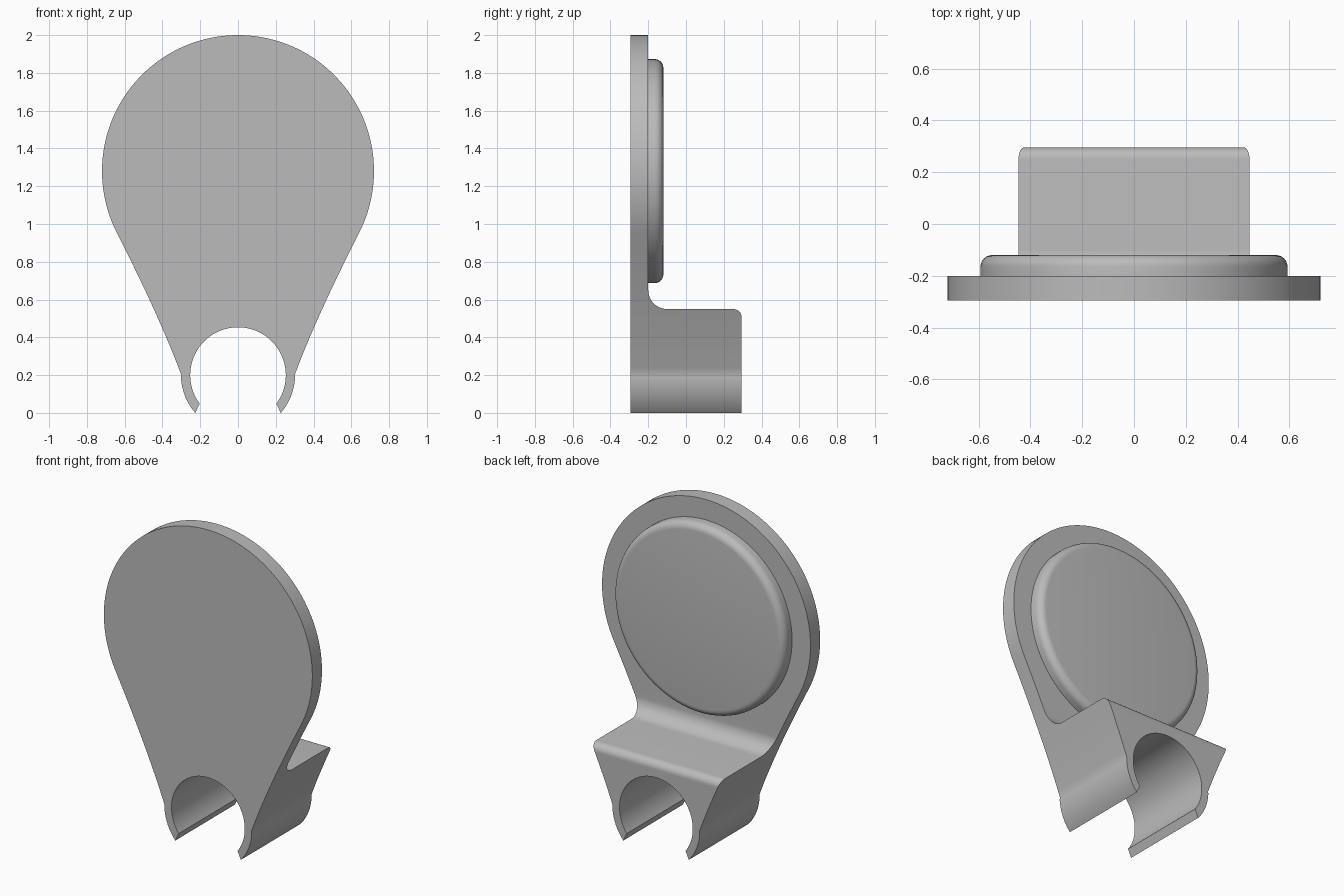
import bpy
from math import sin, cos, radians

if "Cube" in bpy.data.objects:
    bpy.data.objects.remove(bpy.data.objects["Cube"])

GREY = bpy.data.materials.new("plain grey")
GREY.use_nodes = True
GREY.diffuse_color = (0.5, 0.5, 0.5, 1)
GREY.node_tree.nodes["Principled BSDF"].inputs["Base Color"].default_value = (0.5, 0.5, 0.5, 1)

BACK, FRONT, PLATE_BACK, DISC_BACK = 0.295, -0.295, -0.2, -0.12
HEAD_Z, HEAD_R = 1.28, 0.72
CLIP_Z, CLIP_IN, CLIP_OUT = 0.2, 0.253, 0.302


def arc(cx, cy, r, start, end, n):
    """Points along an arc, angles in degrees."""
    angles = [radians(start + (end - start) * i / n) for i in range(n + 1)]
    return [(cx + r * cos(a), cy + r * sin(a)) for a in angles]


def prism(name, profile, place, low, high):
    """Extrude a 2D profile between two depths."""
    n = len(profile)
    verts = [place(p, d) for d in (low, high) for p in profile]
    faces = [list(range(n))[::-1], list(range(n, 2 * n))]
    faces += [(i, (i + 1) % n, n + (i + 1) % n, n + i) for i in range(n)]
    mesh = bpy.data.meshes.new(name)
    mesh.from_pydata(verts, [], faces)
    mesh.materials.append(GREY)
    obj = bpy.data.objects.new(name, mesh)
    bpy.context.collection.objects.link(obj)
    # Make every face point outwards
    import bmesh
    bm = bmesh.new()
    bm.from_mesh(mesh)
    bmesh.ops.recalc_face_normals(bm, faces=bm.faces)
    bm.to_mesh(mesh)
    bm.free()
    return obj


def finish(obj, modifier):
    """Apply the modifier and shade the curved faces smooth."""
    bpy.ops.object.select_all(action='DESELECT')
    bpy.context.view_layer.objects.active = obj
    obj.select_set(True)
    bpy.ops.object.modifier_apply(modifier=modifier.name)
    bpy.ops.object.shade_smooth_by_angle(angle=radians(30))


# Right half of the outline: head arc, tapering neck, clip jaw
head = arc(0, HEAD_Z, HEAD_R, 90, -27, 48)
a, b, c = head[-1], (0.4135, 0.506), (0.3, CLIP_Z)
neck = []
for i in range(1, 17):
    t = i / 16
    neck.append(tuple((1 - t) ** 2 * p + 2 * t * (1 - t) * q + t * t * r
                      for p, q, r in zip(a, b, c)))
jaw = arc(0, CLIP_Z, CLIP_OUT, -3, -41.5, 12)
bore = arc(0, CLIP_Z, CLIP_IN, -36.5, 90, 40)
half = head + neck + jaw + bore
outline = half + [(-x, z) for x, z in half[-2:0:-1]]
body = prism("mount_body", outline, lambda p, d: (p[0], d, p[1]), FRONT, BACK)

# Side silhouette: thin plate, filleted into the rounded clip block
side = [(FRONT - 0.1, -0.1), (BACK, -0.1)]
side += arc(BACK - 0.045, 0.505, 0.045, 0, 90, 8)
side += arc(PLATE_BACK + 0.1, 0.65, 0.1, 270, 180, 12)
side += [(PLATE_BACK, 2.1), (FRONT - 0.1, 2.1)]
side = [(y + 0.0 if y < BACK else BACK, z) for y, z in side]
cutter = prism("side_profile_cutter", side, lambda p, d: (d, p[0], p[1]), -1, 1)
cutter.hide_render = True

cut = body.modifiers.new("side shape", 'BOOLEAN')
cut.operation = 'INTERSECT'
cut.solver = 'EXACT'
cut.object = cutter
finish(body, cut)
bpy.data.objects.remove(cutter)

# Raised round pad on the back of the plate, with a rounded rim
rim = arc(0, HEAD_Z, 0.593, 0, 360, 96)[:-1]
pad = prism("round_pad", rim, lambda p, d: (p[0], d, p[1]), PLATE_BACK - 0.02, DISC_BACK)
weight = pad.data.attributes.new("bevel_weight_edge", 'FLOAT', 'EDGE')
for edge in pad.data.edges:
    on_rim = all(pad.data.vertices[v].co.y > DISC_BACK - 0.001 for v in edge.vertices)
    weight.data[edge.index].value = 1.0 if on_rim else 0.0
bevel = pad.modifiers.new("rounded rim", 'BEVEL')
bevel.limit_method = 'WEIGHT'
bevel.width = 0.045
bevel.segments = 6
finish(pad, bevel)
